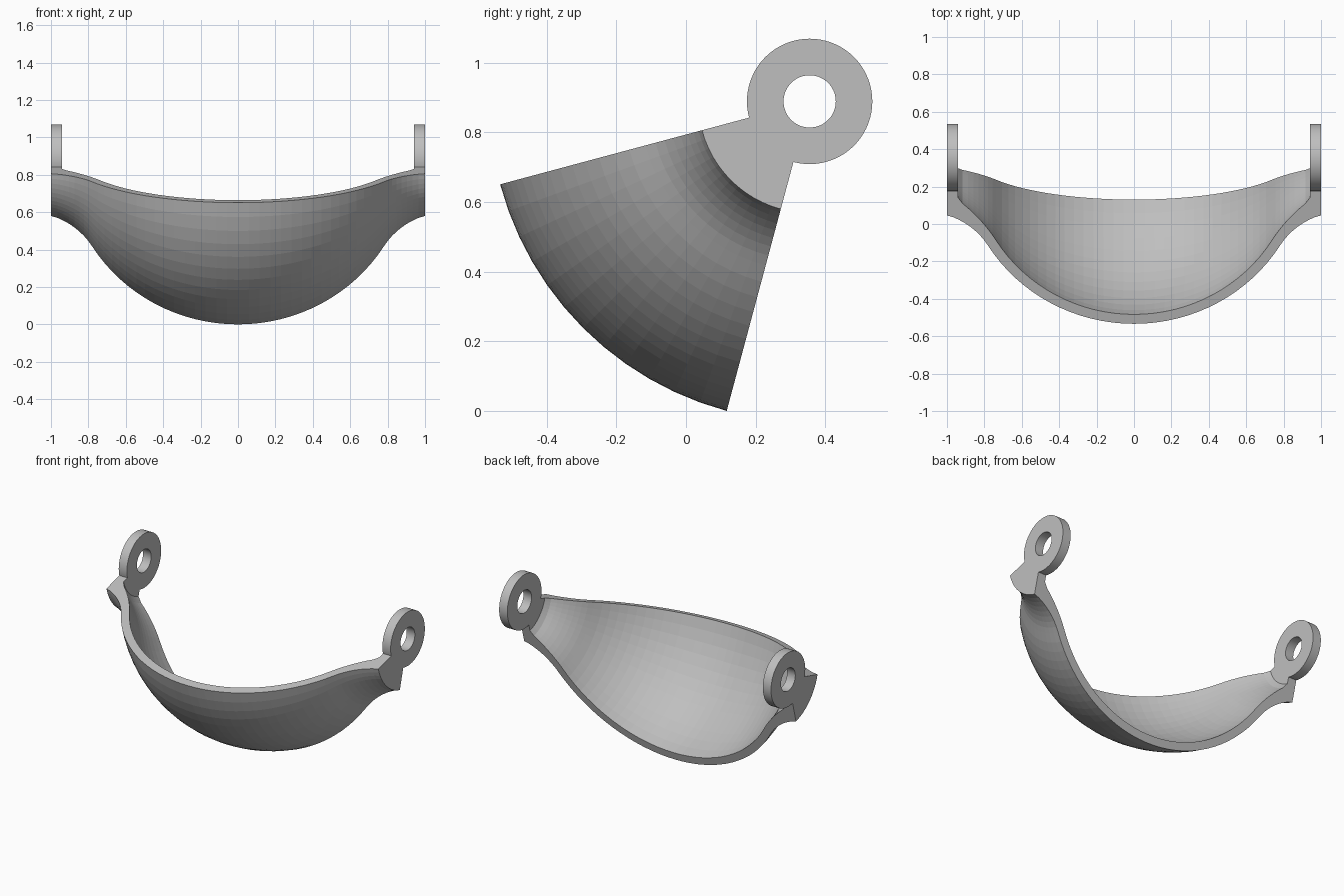
import bpy, bmesh, math

if "Cube" in bpy.data.objects:
    bpy.data.objects.remove(bpy.data.objects["Cube"])

CY, CZ = 0.355, 0.889          # pivot axis (parallel to x)
A0, A1, SEG = 195, 255, 12     # swept sector in degrees

mat = bpy.data.materials.new("light grey")
mat.diffuse_color = (0.52, 0.52, 0.52, 1)
mat.use_nodes = True
mat.node_tree.nodes["Principled BSDF"].inputs["Base Color"].default_value = mat.diffuse_color


def make_object(name, bm):
    bmesh.ops.recalc_face_normals(bm, faces=bm.faces)
    me = bpy.data.meshes.new(name)
    bm.to_mesh(me)
    bm.free()
    me.materials.append(mat)
    ob = bpy.data.objects.new(name, me)
    bpy.context.collection.objects.link(ob)
    return ob


def half_profile(R, theta, rho, x_end, r_end, n=16, m=8):
    """Sphere arc from the middle, then a concave flare to (x_end, r_end)."""
    t = math.radians(theta)
    pts = []
    for i in range(n):
        a = math.pi / 2 + (t - math.pi / 2) * i / n
        pts.append((R * math.cos(a), R * math.sin(a)))
    cx, cr = (R + rho) * math.cos(t), (R + rho) * math.sin(t)
    b0 = t + math.pi
    b1 = math.atan2(r_end - cr, x_end - cx) % (2 * math.pi)
    for i in range(m):
        b = b0 + (b1 - b0) * i / m
        pts.append((cx + rho * math.cos(b), cr + rho * math.sin(b)))
    return pts + [(x_end, r_end)]


def point(x, r, deg):
    a = math.radians(deg)
    return (x, CY + r * math.cos(a), CZ + r * math.sin(a))


# Visor shell: matched outer and inner profiles revolved through the sector
def mirrored(half):
    return [(-x, r) for x, r in half[:0:-1]] + half


outer = mirrored(half_profile(0.92, 32, 0.40, 1.0, 0.32) + [(1.0, 0.1795)])
inner = mirrored(half_profile(0.868, 32, 0.85, 0.94, 0.222) + [(0.94, 0.1795)])
bm = bmesh.new()
rows = []
for j in range(SEG + 1):
    d = A0 + (A1 - A0) * j / SEG
    rows.append([[bm.verts.new(point(x, r, d)) for x, r in prof]
                 for prof in (outer, inner)])
n = len(outer)
for j in range(SEG):
    (o0, i0), (o1, i1) = rows[j], rows[j + 1]
    for k in range(n - 1):
        bm.faces.new((o0[k], o0[k + 1], o1[k + 1], o1[k]))
        bm.faces.new((i0[k], i1[k], i1[k + 1], i0[k + 1]))
    for k in (0, n - 1):
        bm.faces.new((o0[k], o1[k], i1[k], i0[k]))
for o, i in (rows[0], rows[-1]):
    for k in range(n - 1):
        bm.faces.new((o[k], i[k], i[k + 1], o[k + 1]))
make_object("visor_shell", bm)

# Pivot rings with a round hole
for side, name in ((-1, "left_pivot_ring"), (1, "right_pivot_ring")):
    bm = bmesh.new()
    N = 72
    loop = ((0.94, 0.18), (1.0, 0.18), (1.0, 0.075), (0.94, 0.075))
    ring = [[bm.verts.new(point(side * x, r, 360 * j / N)) for x, r in loop]
            for j in range(N)]
    for j in range(N):
        a, b = ring[j], ring[(j + 1) % N]
        for k in range(4):
            bm.faces.new((a[k], a[(k + 1) % 4], b[(k + 1) % 4], b[k]))
    ob = make_object(name, bm)
    bpy.context.view_layer.objects.active = ob
    bpy.ops.object.select_all(action='DESELECT')
    ob.select_set(True)
    bpy.ops.object.shade_smooth_by_angle(angle=math.radians(30))
